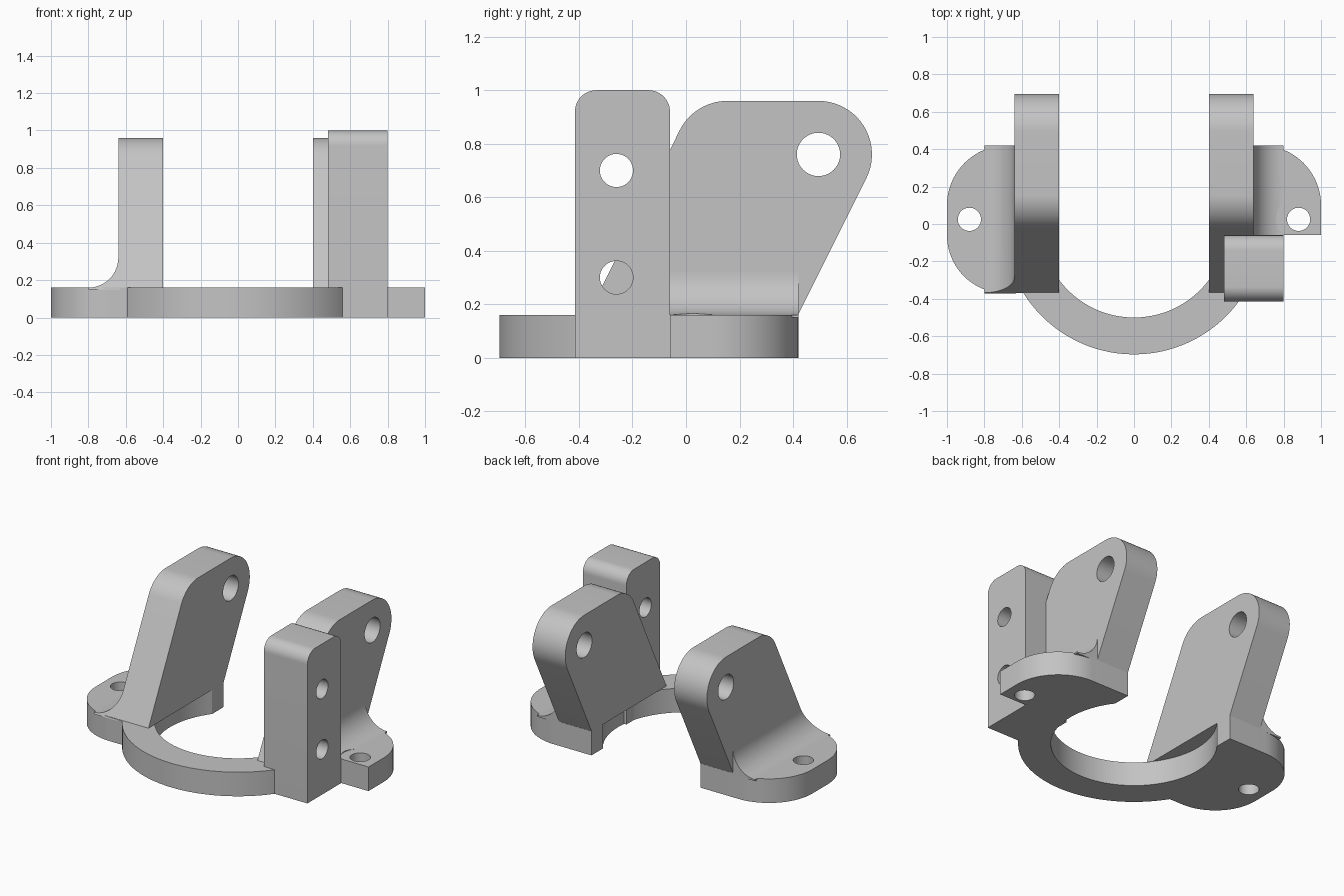
import bpy, bmesh
from math import sin, cos, radians, degrees, atan2, sqrt

if "Cube" in bpy.data.objects:
    bpy.data.objects.remove(bpy.data.objects["Cube"], do_unlink=True)

grey = bpy.data.materials.new("light grey")
grey.use_nodes = True
GREY = (0.55, 0.55, 0.55, 1)
grey.diffuse_color = GREY
grey.node_tree.nodes["Principled BSDF"].inputs["Base Color"].default_value = GREY

BASE_H = 0.16
BACK = 0.42


def arc(cx, cy, r, a0, a1, steps=20):
    """Points along a circular arc, angles in degrees."""
    angles = [radians(a0 + (a1 - a0) * i / steps) for i in range(steps + 1)]
    return [(cx + r * cos(a), cy + r * sin(a)) for a in angles]


def finish(name, bm):
    bmesh.ops.recalc_face_normals(bm, faces=bm.faces[:])
    mesh = bpy.data.meshes.new(name)
    bm.to_mesh(mesh)
    bm.free()
    mesh.materials.append(grey)
    ob = bpy.data.objects.new(name, mesh)
    bpy.context.collection.objects.link(ob)
    return ob


def loft(name, start, end):
    """Solid between two matching outlines."""
    bm = bmesh.new()
    a = [bm.verts.new(p) for p in start]
    b = [bm.verts.new(p) for p in end]
    bm.faces.new(a)
    bm.faces.new(b)
    for i in range(len(a)):
        j = (i + 1) % len(a)
        bm.faces.new((a[i], a[j], b[j], b[i]))
    return finish(name, bm)


def prism_z(name, pts, z0, z1):
    return loft(name, [(x, y, z0) for x, y in pts], [(x, y, z1) for x, y in pts])


def prism_x(name, pts, x0, x1):
    return loft(name, [(x0, y, z) for y, z in pts], [(x1, y, z) for y, z in pts])


def cut(ob, cutter):
    """Subtract the cutter, then remove it."""
    cutter.hide_render = True
    mod = ob.modifiers.new("hole", "BOOLEAN")
    mod.operation, mod.solver, mod.object = "DIFFERENCE", "EXACT", cutter
    bpy.context.view_layer.objects.active = ob
    bpy.ops.object.modifier_apply(modifier=mod.name)
    bpy.data.objects.remove(cutter, do_unlink=True)


def circle(cx, cy, r):
    return arc(cx, cy, r, 0, 360, 40)[:-1]


# Base: half ring with a mounting ear on each side
R_IN, R_OUT = 0.5, 0.697
a_in = degrees(atan2(0.3, 0.4))
ear_y = -0.37
a_left = degrees(atan2(ear_y, -sqrt(R_OUT**2 - ear_y**2)))
a_right = degrees(atan2(-0.4, 0.57))
outline = arc(0, 0, R_IN, a_in, -180 - a_in, 64)
outline += [(-0.4, BACK)] + arc(-0.68, 0.1, 0.32, 90, 180)
outline += arc(-0.69, -0.06, 0.31, 180, 270)
outline += arc(0, 0, R_OUT, a_left, a_right, 48)
outline += [(0.66, -0.06), (1, -0.06)] + arc(0.68, 0.1, 0.32, 0, 90) + [(0.4, BACK)]
base = prism_z("base_ring", outline, 0, BASE_H)
for s in (-1, 1):
    cut(base, prism_z("hole_cutter", circle(s * 0.88, 0.025, 0.062), -0.1, 0.3))
parts = [base]

# Leaning arms: parallel slanted edges, rounded top, pin hole
tilt = degrees(atan2(1, 2))
arm_pts = [(0.419, BASE_H)] + arc(0.495, 0.76, 0.2, -tilt, 90)
arm_pts += arc(0.155, 0.76, 0.2, 90, 180 - tilt) + [(-0.367, BASE_H)]
# Concave fillets where the arms meet the ears
FIL = 0.16
fillet_pts = arc(0.64 + FIL, BASE_H + FIL, FIL, 180, 270) + [(0.8, 0.15), (0.63, 0.15), (0.63, 0.32)]
for side, s in (("right", -1), ("left", 1)):
    arm = prism_x(side + "_arm", arm_pts, s * 0.4, s * 0.64)
    cut(arm, prism_x("pin_cutter", circle(0.495, 0.76, 0.081), s * 0.3, s * 0.74))

    def front(z):
        return -0.06 if s > 0 else -0.367 + (z - BASE_H) / 2
    fillet = loft(side + "_fillet", [(s * x, front(z), z) for x, z in fillet_pts],
                  [(s * x, BACK, z) for x, z in fillet_pts])
    parts += [arm, fillet]
# Clearance round the left ear hole
cut(parts[-1], prism_z("seat_cutter", circle(0.88, 0.025, 0.12), 0.1, 0.5))

# Upright post with two cross holes
post_pts = [(-0.415, 0), (-0.06, 0)] + arc(-0.14, 0.92, 0.08, 0, 90, 12)
post_pts += arc(-0.335, 0.92, 0.08, 90, 180, 12)
post = prism_x("post", post_pts, 0.48, 0.8)
for z in (0.3, 0.7):
    cut(post, prism_x("post_cutter", circle(-0.26, z, 0.062), 0.4, 0.9))
parts.append(post)

# Smooth the curved walls, keep edges crisp
bpy.ops.object.select_all(action="DESELECT")
for ob in parts:
    ob.select_set(True)
bpy.context.view_layer.objects.active = base
bpy.ops.object.shade_smooth_by_angle(angle=radians(25))
